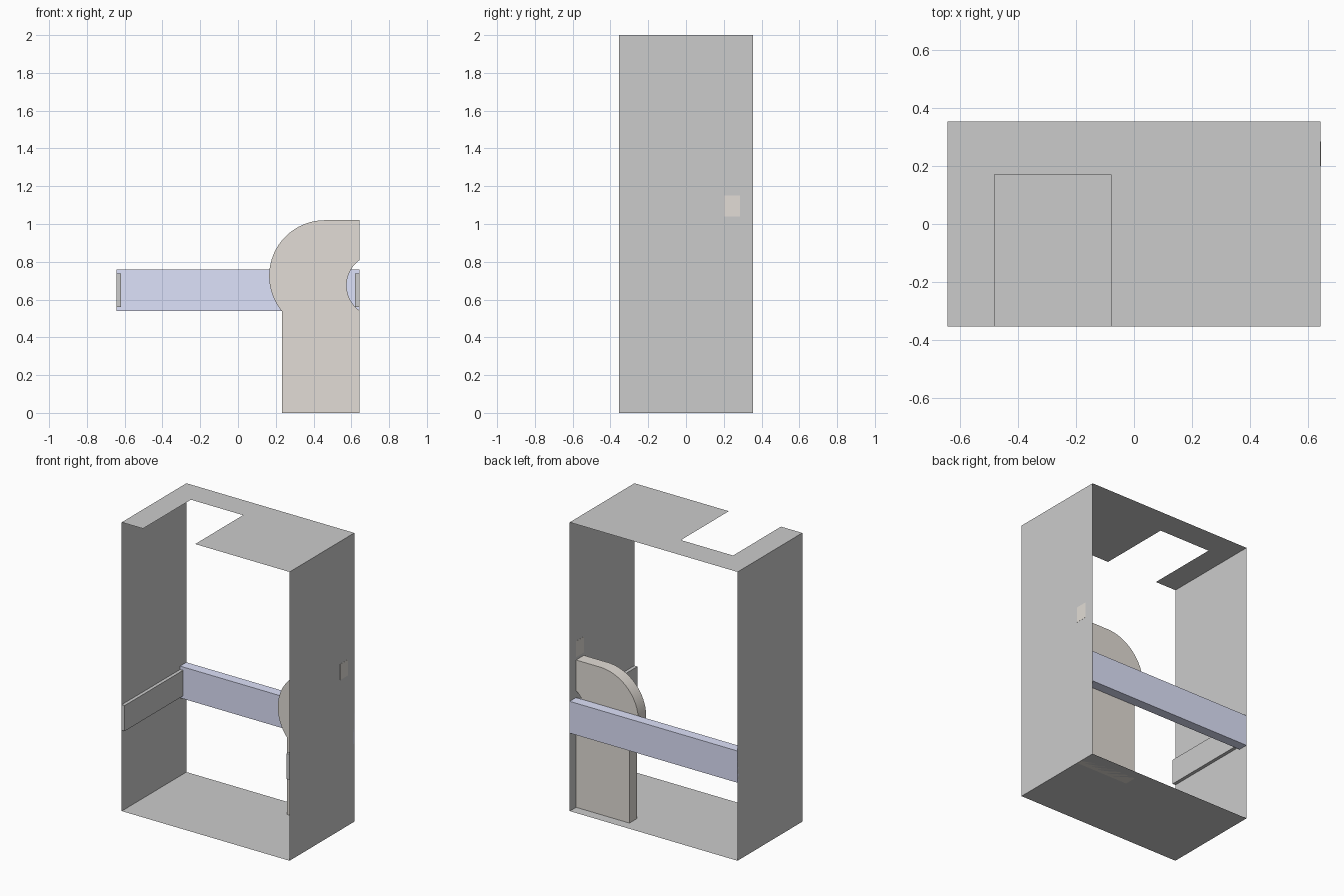
import bpy, bmesh, math

if "Cube" in bpy.data.objects:
    bpy.data.objects.remove(bpy.data.objects["Cube"])

X, Y, H = 0.643, 0.354, 2.0   # half width, half depth, height


def material(name, rgb):
    m = bpy.data.materials.new(name)
    m.diffuse_color = (*rgb, 1)
    m.use_nodes = True
    m.node_tree.nodes["Principled BSDF"].inputs["Base Color"].default_value = m.diffuse_color
    return m


BLUE = material("pale_blue", (0.73, 0.76, 0.96))
TAUPE = material("taupe", (0.76, 0.72, 0.67))


def finish(name, bm, mat=None):
    me = bpy.data.meshes.new(name)
    bm.to_mesh(me)
    bm.free()
    ob = bpy.data.objects.new(name, me)
    bpy.context.collection.objects.link(ob)
    if mat:
        me.materials.append(mat)
    return ob


def sheet(name, points):
    bm = bmesh.new()
    bm.faces.new([bm.verts.new(p) for p in points])
    return finish(name, bm)


def box(name, lo, hi, mat=None):
    bm = bmesh.new()
    bmesh.ops.create_cube(bm, size=1)
    for v in bm.verts:
        v.co = [(a + b) / 2 + c * (b - a) for a, b, c in zip(lo, hi, v.co)]
    return finish(name, bm, mat)


def arc(cx, cz, r, a0, a1, n):
    angles = [math.radians(a0 + (a1 - a0) * i / n) for i in range(n + 1)]
    return [(cx + r * math.cos(a), cz + r * math.sin(a)) for a in angles]


# Paper-thin shell: floor, notched top and two sides
sheet("floor_panel", [(-X, Y, 0), (X, Y, 0), (X, -Y, 0), (-X, -Y, 0)])
sheet("top_panel", [(x, y, H) for x, y in (
    (-X, -Y), (-0.48, -Y), (-0.48, 0.17), (-0.08, 0.17),
    (-0.08, -Y), (X, -Y), (X, Y), (-X, Y))])
sheet("left_panel", [(-X, Y, 0), (-X, -Y, 0), (-X, -Y, H), (-X, Y, H)])
sheet("right_panel", [(X, -Y, 0), (X, Y, 0), (X, Y, H), (X, -Y, H)])

# Cross beam along the back
box("back_beam", (-X, 0.285, 0.54), (X, Y, 0.76), BLUE)

# Slim rails along the inside of both sides
for side, x0, x1 in (("left", -X, -0.62), ("right", 0.62, X)):
    box(side + "_rail", (x0, -Y, 0.56), (x1, 0.285, 0.737))

# Curved board with rounded shoulder and scooped edge
scoop = math.degrees(math.acos((0.74 - X) / 0.165))
profile = [(X, 0)]
profile += arc(0.74, 0.675, 0.165, 180 + scoop, 180 - scoop, 20)
profile += [(X, 1.02)] + arc(0.46, 0.725, 0.295, 90, 220, 32) + [(0.234, 0)]
bm = bmesh.new()
face = bm.faces.new([bm.verts.new((x, 0.2, z)) for x, z in profile])
ext = bmesh.ops.extrude_face_region(bm, geom=[face], use_keep_orig=True)
for v in ext["geom"]:
    if isinstance(v, bmesh.types.BMVert):
        v.co.y = 0.285
bmesh.ops.recalc_face_normals(bm, faces=bm.faces)
board = finish("curved_board", bm, TAUPE)
bpy.context.view_layer.objects.active = board
board.select_set(True)
bpy.ops.object.shade_smooth_by_angle(angle=math.radians(30))

# Small flush tab in the right side
box("side_tab", (X - 0.001, 0.2, 1.04), (X + 0.001, 0.285, 1.15), TAUPE)
